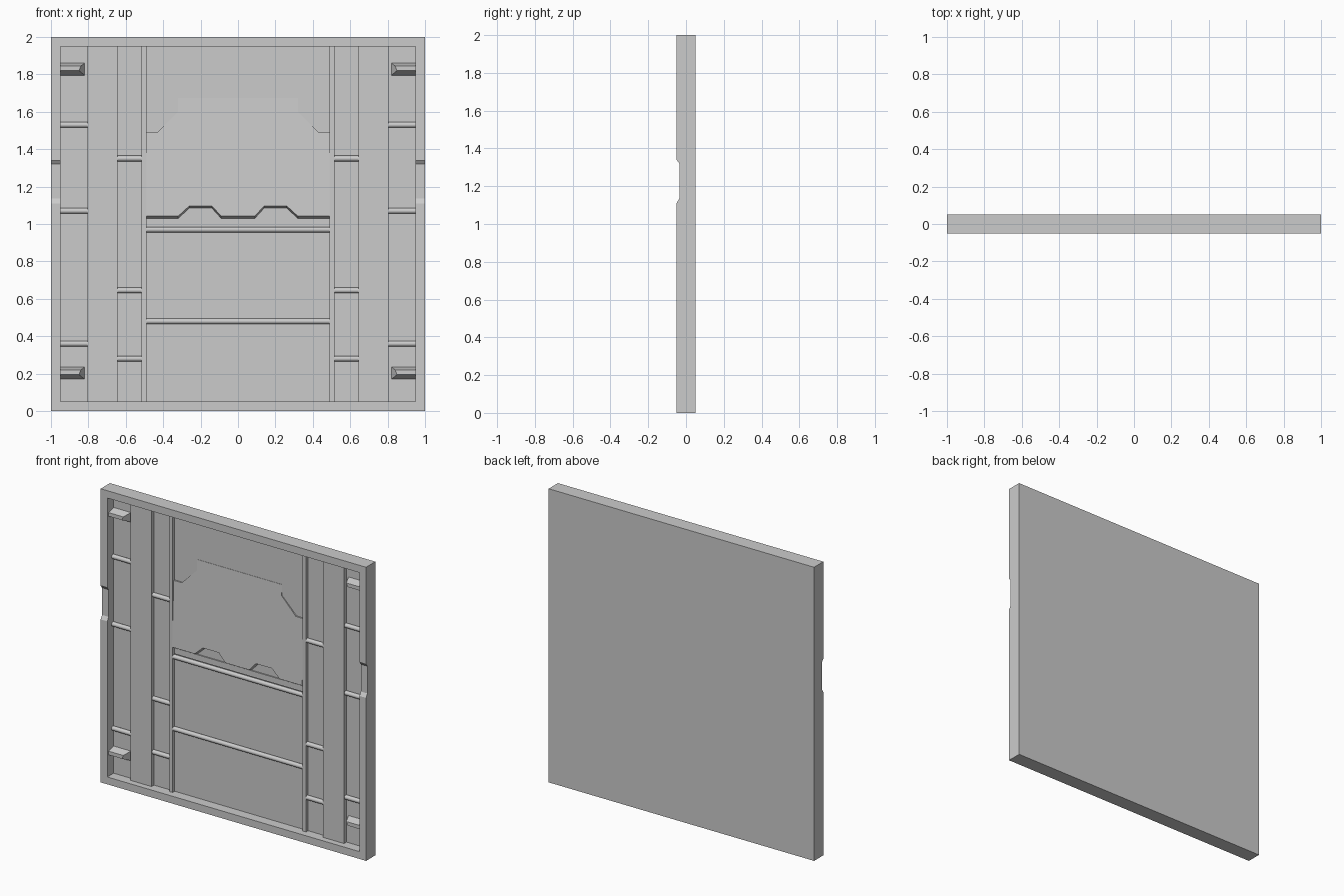
import bpy, bmesh, math
from mathutils import Vector

if "Cube" in bpy.data.objects:
    bpy.data.objects.remove(bpy.data.objects["Cube"])

GREY = bpy.data.materials.new("plain grey")
GREY.use_nodes = True
GREY.diffuse_color = (0.6, 0.6, 0.6, 1)
GREY.node_tree.nodes["Principled BSDF"].inputs["Base Color"].default_value = (0.6, 0.6, 0.6, 1)

FRONT, BACK, FLOOR = -0.05, 0.05, 0.018


def finish(name, bm):
    bmesh.ops.recalc_face_normals(bm, faces=bm.faces)
    mesh = bpy.data.meshes.new(name)
    bm.to_mesh(mesh)
    bm.free()
    mesh.materials.append(GREY)
    obj = bpy.data.objects.new(name, mesh)
    bpy.context.collection.objects.link(obj)
    return obj


def loft(name, start, end):
    """Solid between two matching outlines."""
    bm = bmesh.new()
    a = [bm.verts.new(p) for p in start]
    b = [bm.verts.new(p) for p in end]
    bm.faces.new(a)
    bm.faces.new(b[::-1])
    for i in range(len(a)):
        j = (i + 1) % len(a)
        bm.faces.new((a[i], b[i], b[j], a[j]))
    return finish(name, bm)


def box(name, x0, x1, y0, y1, z0, z1):
    low = [(x0, y0, z0), (x1, y0, z0), (x1, y1, z0), (x0, y1, z0)]
    return loft(name, low, [(x, y, z1) for x, y, _ in low])


def pipe(name, x0, x1, z, radius=0.015):
    ring = [(FLOOR - 0.008 + radius * math.cos(t * math.tau / 12),
             z + radius * math.sin(t * math.tau / 12)) for t in range(12)]
    obj = loft(name, [(x0, y, h) for y, h in ring], [(x1, y, h) for y, h in ring])
    for face in obj.data.polygons:
        face.use_smooth = len(face.vertices) == 4
    return obj


# Backing sheet and frame
box("back_panel", -1, 1, FLOOR, BACK, 0, 2)
box("frame_bottom", -1, 1, FRONT, FLOOR, 0, 0.05)
box("frame_top", -1, 1, FRONT, FLOOR, 1.95, 2)

# Side posts with a shallow grip notch in the front
post = [(FLOOR, 0.05), (FRONT, 0.05), (FRONT, 1.11), (FRONT + 0.015, 1.135),
        (FRONT + 0.015, 1.32), (FRONT, 1.34), (FRONT, 1.95), (FLOOR, 1.95)]

for side, s in (("left", 1), ("right", -1)):
    loft(f"{side}_frame_post", [(s * 0.95, y, z) for y, z in post],
         [(s, y, z) for y, z in post])

    # Raised upright slab and thin rail
    box(f"{side}_slab", s * 0.645, s * 0.805, -0.008, FLOOR, 0.05, 1.95)
    box(f"{side}_rail", s * 0.49, s * 0.515, -0.004, FLOOR, 0.05, 1.95)

    # Rungs across both channels
    for z in (0.36, 1.07, 1.53):
        pipe(f"{side}_outer_rung", s * 0.805, s * 0.95, z)
    for z in (0.28, 0.645, 1.35):
        pipe(f"{side}_inner_rung", s * 0.515, s * 0.645, z)

    # Tapered latch blocks near the corners
    for z in (0.17, 1.795):
        base = [(0.82, z), (0.95, z), (0.95, z + 0.065), (0.82, z + 0.065)]
        tip = [(0.85, z + 0.025), (0.95, z + 0.025), (0.95, z + 0.05), (0.84, z + 0.05)]
        loft(f"{side}_latch", [(s * x, FLOOR, h) for x, h in base],
             [(s * x, -0.035, h) for x, h in tip])

# Central plate, leaning forward toward its scalloped lower edge
half = [(0, 1.03), (0.09, 1.03), (0.14, 1.085), (0.26, 1.085), (0.32, 1.03),
        (0.49, 1.03), (0.49, 1.49), (0.43, 1.49), (0.32, 1.6), (0.32, 1.675)]
outline = half + [(-x, z) for x, z in half[:0:-1]]
loft("centre_plate", [(x, FLOOR, z) for x, z in outline],
     [(x, FLOOR - 0.002 - (1.675 - z) * 0.04, z + (0.012 if z < 1.1 else 0))
      for x, z in outline])

# Ledge and cross pipes under the plate
box("ledge", -0.485, 0.485, FLOOR - 0.008, FLOOR, 0.99, 1.03)
for z in (0.48, 0.97):
    pipe("cross_pipe", -0.49, 0.49, z)
